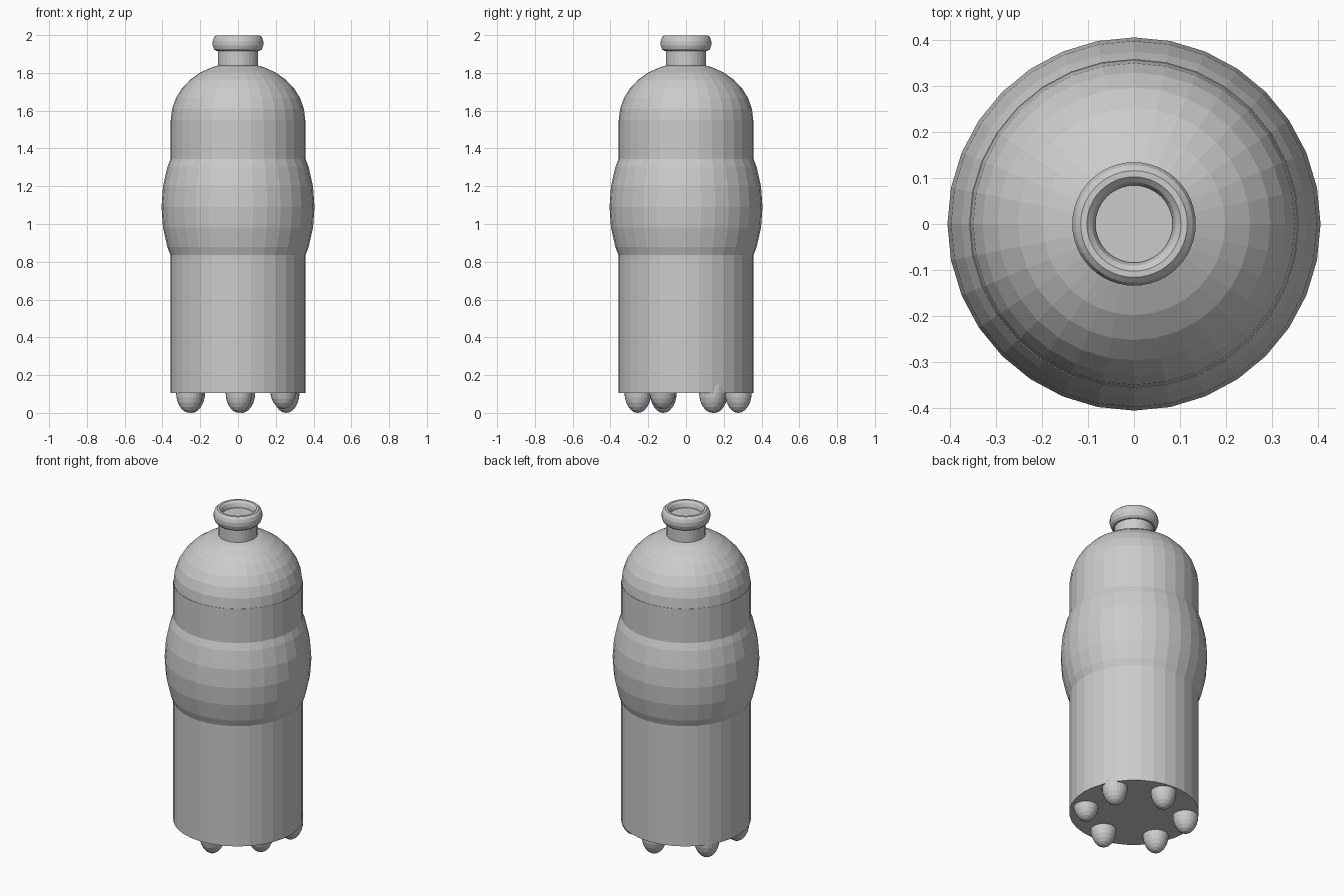
import bpy, bmesh, math
from math import sin, cos, pi, radians

if "Cube" in bpy.data.objects:
    bpy.data.objects.remove(bpy.data.objects["Cube"])

grey = bpy.data.materials.new("light grey")
grey.diffuse_color = (0.6, 0.6, 0.6, 1)
grey.use_nodes = True
grey.node_tree.nodes["Principled BSDF"].inputs["Base Color"].default_value = grey.diffuse_color


def lathe(name, profile, segments=32, closed=False):
    """Revolve (radius, z) points, listed bottom to top on the outside, about z."""
    bm = bmesh.new()
    rings = []
    for r, z in profile:
        if r < 1e-5:
            rings.append([bm.verts.new((0, 0, z))] * segments)
        else:
            rings.append([bm.verts.new((r * cos(2 * pi * i / segments),
                                        r * sin(2 * pi * i / segments), z))
                          for i in range(segments)])
    pairs = list(zip(rings, rings[1:]))
    if closed:
        pairs.append((rings[-1], rings[0]))
    for a, b in pairs:
        for i in range(segments):
            j = (i + 1) % segments
            corners = list(dict.fromkeys([a[i], a[j], b[j], b[i]]))
            bm.faces.new(corners)
    bmesh.ops.recalc_face_normals(bm, faces=bm.faces)
    mesh = bpy.data.meshes.new(name)
    bm.to_mesh(mesh)
    bm.free()
    mesh.materials.append(grey)
    obj = bpy.data.objects.new(name, mesh)
    bpy.context.collection.objects.link(obj)
    return obj


# Straight body
lathe("body", [(0, 0.105), (0.358, 0.105), (0.358, 1.55), (0, 1.55)])

# Domed shoulder: upper half of a flattened sphere
step = radians(11.25)
lathe("shoulder", [(0, 1.55)] + [(0.356 * cos(k * step), 1.55 + 0.304 * sin(k * step))
                                 for k in range(8)] + [(0, 1.854)])

# Bulging grip band, its ends running into the body
lathe("grip_band", [(0.405 * cos(k * step), 1.09 + 0.553 * sin(k * step))
                    for k in range(-3, 4)])

# Neck, closed by a disc inside the lip
lathe("neck", [(0, 1.80), (0.107, 1.80), (0.107, 1.96), (0, 1.96)])

# Rounded lip ring, taller than it is thick
lathe("lip", [(0.109 + 0.026 * cos(a), 1.957 + 0.043 * sin(a))
              for a in (2 * pi * (k + 0.5) / 12 for k in range(12))], 48, closed=True)

# Six small feet under the base, slightly unevenly placed
feet = [(0.24, -0.125, 0.02), (0.255, 0.14, 0), (0.02, 0.277, 0),
        (-0.245, 0.15, 0), (-0.257, -0.12, 0), (0.005, -0.255, 0)]
for n, (x, y, lift) in enumerate(feet, 1):
    arc = [-pi / 2 + pi * k / 12 for k in range(13)]
    foot = lathe(f"foot_{n}", [(0.071 * cos(a), 0.11 + 0.11 * sin(a)) for a in arc], 24)
    foot.location = (x, y, lift)
